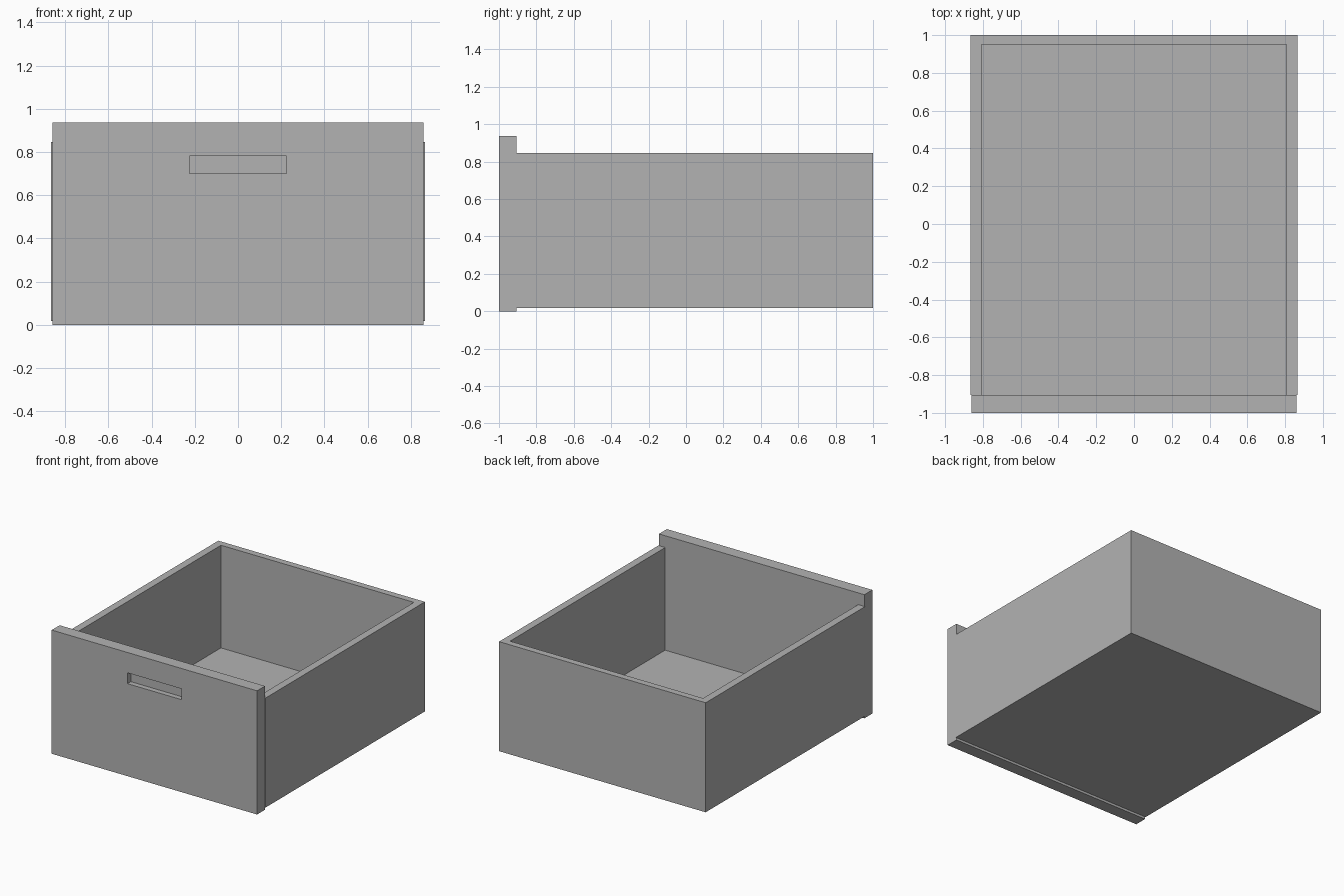
import bpy
from mathutils import Vector

if "Cube" in bpy.data.objects:
    bpy.data.objects.remove(bpy.data.objects["Cube"], do_unlink=True)

# Single plain grey
grey = bpy.data.materials.new("plain grey")
grey.use_nodes = True
colour = (0.45, 0.45, 0.45, 1)
grey.diffuse_color = colour
grey.node_tree.nodes["Principled BSDF"].inputs["Base Color"].default_value = colour


def box(name, low, high):
    """Axis-aligned box between two corners."""
    low, high = Vector(low), Vector(high)
    bpy.ops.mesh.primitive_cube_add(size=1, location=(low + high) / 2)
    ob = bpy.context.object
    ob.name = ob.data.name = name
    ob.scale = high - low
    bpy.ops.object.transform_apply(location=False, rotation=False, scale=True)
    ob.data.materials.append(grey)
    return ob


def carve(target, low, high):
    """Cut a box-shaped hollow out of the target."""
    cutter = box("cutter", low, high)
    cutter.hide_render = True
    mod = target.modifiers.new("hollow", "BOOLEAN")
    mod.operation, mod.solver, mod.object = "DIFFERENCE", "EXACT", cutter
    bpy.context.view_layer.objects.active = target
    bpy.ops.object.modifier_apply(modifier=mod.name)
    bpy.data.objects.remove(cutter, do_unlink=True)


W, FRONT_W = 0.865, 0.86        # half widths
JOIN = -0.905                   # where the front panel meets the tray

# Open tray: two sides, back and floor
tray = box("drawer_tray", (-W, JOIN, 0.018), (W, 1, 0.847))
carve(tray, (-0.808, JOIN - 0.1, 0.07), (0.808, 0.95, 1))

# Taller front panel with a shallow finger pull
panel = box("front_panel", (-FRONT_W, -1, 0), (FRONT_W, JOIN, 0.936))
carve(panel, (-0.225, -1.1, 0.70), (0.225, -0.96, 0.782))
